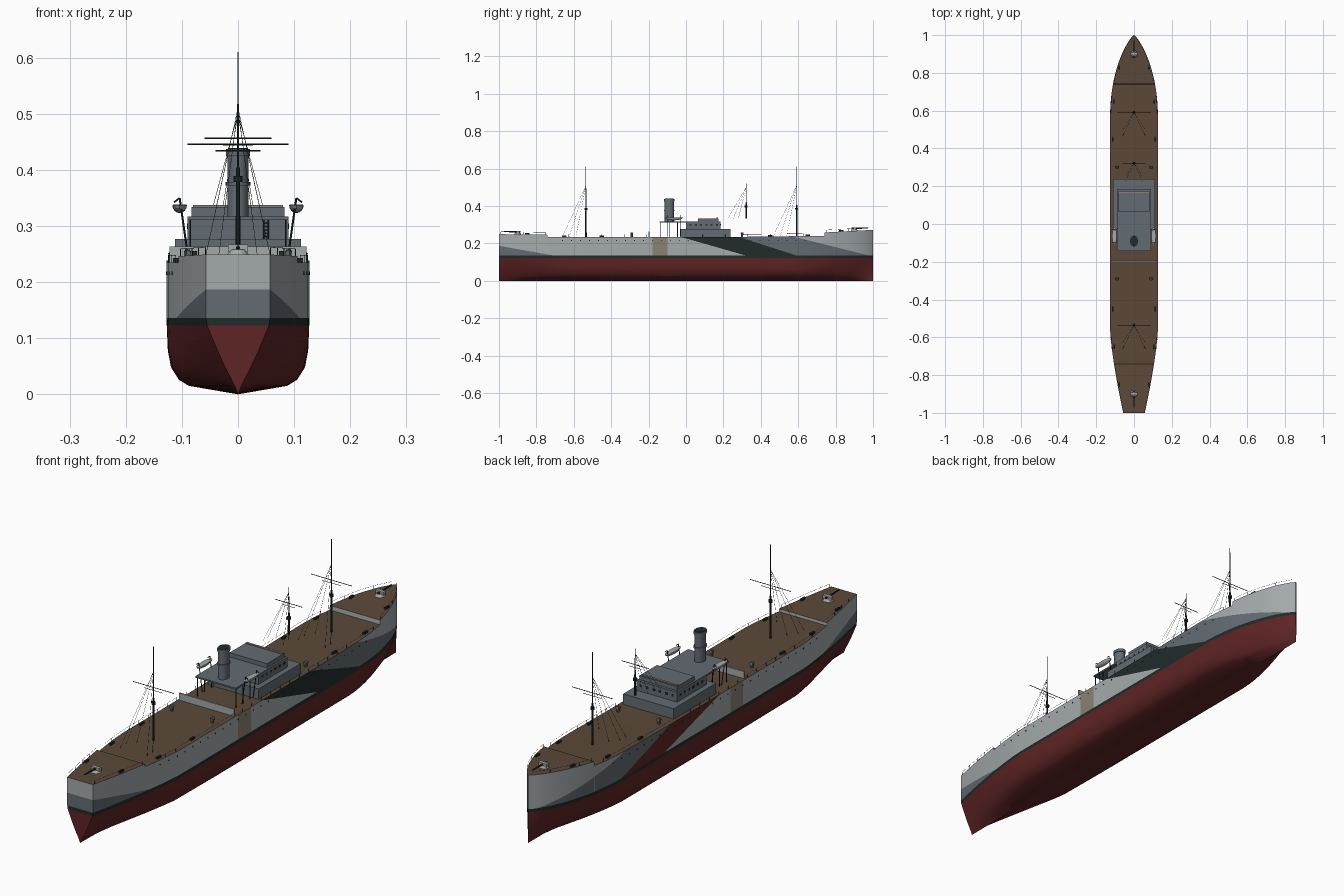
import bpy, bmesh, math
from mathutils import Vector, Matrix

if "Cube" in bpy.data.objects:
    bpy.data.objects.remove(bpy.data.objects["Cube"], do_unlink=True)


def material(name, rgb):
    m = bpy.data.materials.new(name)
    m.use_nodes = True
    m.diffuse_color = (*rgb, 1)
    m.node_tree.nodes["Principled BSDF"].inputs["Base Color"].default_value = (*rgb, 1)
    return m


LIGHT, RED, DARK, BLUE, TAN, BROWN = range(6)
MATS = [material("light_grey", (.37, .40, .41)), material("hull_red", (.115, .018, .018)),
        material("dark_green", (.015, .024, .024)), material("blue_grey", (.125, .15, .17)),
        material("tan_grey", (.26, .22, .17)), material("deck_brown", (.105, .066, .04))]


def finish(name, bm, mat=None, smooth=True):
    """Turn a bmesh into an object; mat=None keeps per-face materials."""
    me = bpy.data.meshes.new(name)
    bmesh.ops.recalc_face_normals(bm, faces=bm.faces)
    bm.to_mesh(me)
    bm.free()
    for m in (MATS if mat is None else [MATS[mat]]):
        me.materials.append(m)
    ob = bpy.data.objects.new(name, me)
    bpy.context.collection.objects.link(ob)
    if smooth:
        bpy.ops.object.select_all(action='DESELECT')
        ob.select_set(True)
        bpy.context.view_layer.objects.active = ob
        bpy.ops.object.shade_smooth_by_angle(angle=math.radians(30))
    return ob


def box(bm, half_x, y0, y1, z0, z1, cx=0):
    mat = Matrix.Translation((cx, (y0 + y1) / 2, (z0 + z1) / 2)) @ Matrix.Diagonal((2 * half_x, y1 - y0, z1 - z0, 1))
    bmesh.ops.create_cube(bm, size=1, matrix=mat)


def rod(bm, p, q, r, r2=None, n=6, squash=1):
    p, q = Vector(p), Vector(q)
    d = q - p
    mat = Matrix.Translation((p + q) / 2) @ d.to_track_quat('Z', 'Y').to_matrix().to_4x4() @ Matrix.Diagonal((squash, 1, 1, 1))
    bmesh.ops.create_cone(bm, cap_ends=True, segments=n, radius1=r, radius2=r if r2 is None else r2,
                          depth=d.length, matrix=mat)


# ---- Hull ----
STEP = .74
WATER, BOOT = .123, .136


def half_width(y):
    if y < -.55:
        return .057 + .07 * (1 - ((-.55 - y) / .45) ** 1.4)
    if y > .55:
        t = (y - .55) / .45
        return max(.003, .127 * max(0, 1 - t ** 2.2) ** .8)
    return .127


def deck_z(y):
    if y < -STEP:
        return .246 + .012 * (-STEP - y)
    if y > STEP:
        return .258 + .055 * (y - STEP)
    return .235 + .012 * max(0, y - .3)


def section(y):
    """Half section as (x, z) from keel to deck edge, blending full to V-shaped."""
    w = half_width(y)
    t = max(0, (-.5 - y) / .5, (y - .55) / .45) ** 1.5
    full = [(0, 0), (.69, .015), (.83, .026), (.94, .048), (.985, .078), (1, WATER), (1, BOOT)]
    vee = [0, .10, .2, .40, .64, .97, 1]
    pts = [(w * (f * (1 - t) + v * t), z) for (f, z), v in zip(full, vee)]
    return pts + [(w, deck_z(y))]


stations = [-1 + .05 * i for i in range(10)] + [-.3, 0, .3]
stations += [.55 + .45 * t for t in (0, .1, .2, .3, .4, .5, .6, .7, .78, .85, .9, .94, .97, .99, 1)]
stations += [s * STEP + e for s in (-1, 1) for e in (-.0005, .0005)]
bm = bmesh.new()
rings = []
for y in sorted(stations):
    half = section(y)
    loop = [(-x, z) for x, z in half[:0:-1]] + half
    rings.append([bm.verts.new((x, y, z)) for x, z in loop])
for a, b in zip(rings, rings[1:]):
    for i in range(len(a)):
        j = (i + 1) % len(a)
        bm.faces.new((a[i], a[j], b[j], b[i]))
bm.faces.new(rings[0])
bm.faces.new(rings[-1])

# Camouflage borders: (y, z) to (y, z) lines cut across the sides
cuts = [((-.03, .235), (.32, .135)), ((.28, .235), (.59, .135)), ((.58, .235), (.98, .135)),
        ((-1, .187), (-.72, .137)), ((-.18, 0), (-.18, 1)), ((-.10, 0), (-.10, 1)),
        ((0, WATER), (1, WATER)), ((0, BOOT), (1, BOOT))]
for (ya, za), (yb, zb) in cuts:
    bmesh.ops.bisect_plane(bm, geom=bm.verts[:] + bm.edges[:] + bm.faces[:], dist=1e-5,
                           plane_co=(0, ya, za), plane_no=(0, zb - za, ya - yb))
bmesh.ops.recalc_face_normals(bm, faces=bm.faces)


def hull_colour(f):
    x, y, z = f.calc_center_median()
    if f.normal.z > .7 and z > .2:
        return BROWN
    if z < WATER:
        return RED
    if z < BOOT:
        return DARK
    if z < .187 - (y + 1) * .05 / .28:
        return BLUE
    if -.18 < y < -.10:
        return TAN
    if abs(y) > STEP - .001 and abs(y) < STEP + .001:
        return LIGHT
    drop = (.235 - z) / .1
    if y > .58 + .4 * drop or y < -.03 + .35 * drop:
        return LIGHT
    if y > .28 + .31 * drop:
        return BLUE
    return DARK if x > 0 else RED


for f in bm.faces:
    f.material_index = hull_colour(f)
finish("hull", bm)

# ---- Portholes, rails and bollards along both sides ----
ports, rails, bollards = bmesh.new(), bmesh.new(), bmesh.new()
for s in (-1, 1):
    for i in range(28):
        y = -.66 + .048 * i
        x = half_width(y)
        rod(ports, (s * (x - .002), y, .216), (s * (x + .001), y, .216), .003, n=8)
    ys = [-.99 + .06 * i for i in range(34)]
    for ya, yb in zip(ys, ys[1:]):
        a, b = [Vector((s * half_width(y) * .98, y, deck_z(y))) for y in (ya, yb)]
        up = Vector((0, 0, .013))
        rod(rails, a, a + up, .0006, n=4)
        if abs(ya) > .25 and (abs(ya) > STEP) == (abs(yb) > STEP):
            rod(rails, a + up, b + up, .0005, n=4)
    for y in (-.85, -.65, -.45, .45, .65, .83):
        x = half_width(y) * .88
        box(bollards, .004, y - .012, y + .012, deck_z(y), deck_z(y) + .008, s * x)
finish("portholes", ports, DARK)
finish("rails", rails, DARK)
finish("bollards", bollards, DARK)

# ---- Superstructure ----
bm = bmesh.new()
box(bm, .122, -.2, -.194, .233, .263)
finish("midship_wall", bm, LIGHT, False)
bm = bmesh.new()
box(bm, .112, -.03, .238, .233, .277)
finish("lower_house", bm, BLUE, False)
bm = bmesh.new()
box(bm, .09, .0, .185, .277, .317)
box(bm, .09, -.142, .0, .311, .317)
finish("bridge_house_and_boat_deck", bm, BLUE, False)
bm = bmesh.new()
box(bm, .083, .065, .175, .317, .334)
finish("wheelhouse", bm, BLUE, False)
bm = bmesh.new()
box(bm, .08, .163, .172, .334, .337)
finish("wheelhouse_screen", bm, TAN, False)

# Windows, deck pillars and ladder
bm = bmesh.new()
for i in range(6):
    y = .025 + .028 * i
    for s in (-1, 1):
        box(bm, .001, y - .005, y + .005, .295, .304, s * .09)
    box(bm, .005, .184, .186, .295, .304, -.07 + .028 * i)
finish("windows", bm, DARK, False)
bm = bmesh.new()
for s in (-1, 1):
    for y in (-.135, -.09, -.045):
        rod(bm, (s * .085, y, .235), (s * .085, y, .312), .0018)
for x in (.046, .054):
    rod(bm, (x, -.003, .277), (x, -.003, .317), .001, n=4)
for i in range(6):
    rod(bm, (.046, -.003, .281 + .006 * i), (.054, -.003, .281 + .006 * i), .0008, n=4)
finish("pillars_and_ladder", bm, DARK)

# ---- Funnel ----
bm = bmesh.new()
for z0, z1, r in ((.315, .432, .019), (.372, .378, .022), (.425, .437, .0215)):
    rod(bm, (0, -.09, z0), (0, -.09, z1), r, n=24)
for v in bm.verts:
    v.co.y = -.09 + (v.co.y + .09) * 1.3
finish("funnel", bm, BLUE)
bm = bmesh.new()
rod(bm, (0, -.09, .436), (0, -.09, .4385), .018, n=24)
for v in bm.verts:
    v.co.y = -.09 + (v.co.y + .09) * 1.3
finish("funnel_mouth", bm, DARK)

# ---- Lifeboats and davits ----
boats, davits = bmesh.new(), bmesh.new()
for s in (-1, 1):
    mat = Matrix.Translation((s * .104, -.065, .337)) @ Matrix.Diagonal((.013, .048, .014, 1))
    new = bmesh.ops.create_uvsphere(boats, u_segments=12, v_segments=8, radius=1, matrix=mat)
    for v in new["verts"]:
        v.co.z = min(v.co.z, .338)
    for y in (-.1, -.03):
        rod(davits, (s * .088, y, .238), (s * .104, y, .35), .0018)
        rod(davits, (s * .104, y, .35), (s * .114, y, .342), .0015)
finish("lifeboats", boats, LIGHT)
finish("davits", davits, DARK)

# ---- Masts with yards and stays ----
for name, y, base, top, yard, yz, reach, sx in (
        ("aft_mast", -.535, .235, .61, .09, .446, -.09, .06),
        ("signal_mast", .322, .333, .52, .06, .456, -.07, .045),
        ("fore_mast", .592, .237, .61, .09, .446, -.09, .06)):
    bm = bmesh.new()
    mid = base + (top - base) * .45
    rod(bm, (0, y, base), (0, y, mid), .0045, .0035, 8)
    rod(bm, (0, y, mid), (0, y, top), .0022, .001, 6)
    rod(bm, (0, y, mid - .025), (0, y, mid - .015), .008, n=8)
    rod(bm, (-yard, y, yz), (yard, y, yz), .0014)
    rod(bm, (-yard * .45, y, yz - .012), (yard * .45, y, yz - .012), .001)
    for s in (-1, 1):
        for k in (.6, 1, 1.4):
            rod(bm, (0, y, top - .1 if base < .3 else top - .02), (s * sx * min(k, 1), y + reach * k, base), .0005, n=4)
    finish(name, bm, DARK)

# ---- Deck guns, fore and aft ----
for name, y, d in (("bow_gun", .9, 1), ("stern_gun", -.9, -1)):
    z = deck_z(y)
    bm = bmesh.new()
    rod(bm, (0, y, z - .001), (0, y, z + .01), .02, .013, 12)
    box(bm, .018, y - .005, y + .009, z + .006, z + .019)
    finish(name + "_mount", bm, LIGHT)
    bm = bmesh.new()
    rod(bm, (0, y - d * .015, z + .013), (0, y + d * .072, z + .015), .004, .0025, 8)
    finish(name + "_barrel", bm, DARK)

# ---- Deck ventilators and hatch seams ----
bm = bmesh.new()
for s in (-1, 1):
    for y in (-.29, .3):
        rod(bm, (s * .09, y, .234), (s * .09, y, .25), .006, n=10)
        rod(bm, (s * .09, y - .007, .25), (s * .09, y + .007, .252), .007, n=10)
finish("ventilators", bm, BLUE)
